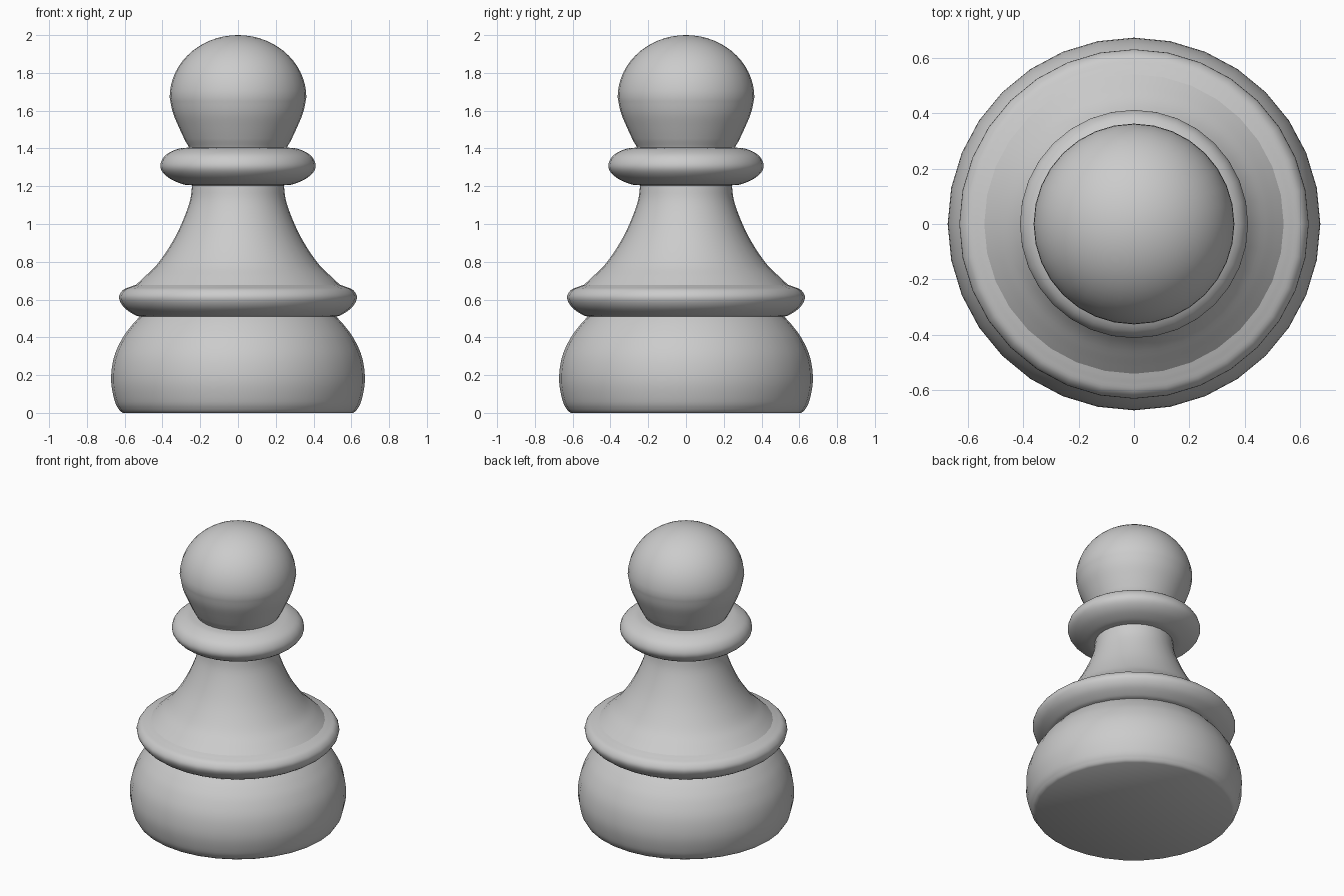
import bpy, bmesh, math
from mathutils import Vector

if "Cube" in bpy.data.objects:
    bpy.data.objects.remove(bpy.data.objects["Cube"])

SIDES = 32


def smooth_curve(pts, steps=4):
    """Catmull-Rom curve through (radius, height) points."""
    p = [Vector(q) for q in pts]
    p = [2 * p[0] - p[1]] + p + [2 * p[-1] - p[-2]]
    out = []
    for i in range(1, len(p) - 2):
        a, b, c, d = p[i - 1:i + 3]
        for k in range(steps):
            t = k / steps
            out.append(0.5 * (2 * b + (c - a) * t + (2 * a - 5 * b + 4 * c - d) * t * t
                              + (3 * b - a - 3 * c + d) * t ** 3))
    return out + [p[-2]]


def lathe(name, profile):
    """Spin a bottom-to-top profile around z."""
    bm = bmesh.new()
    vs = [bm.verts.new((max(r, 0), 0, z)) for r, z in profile]
    es = [bm.edges.new(pair) for pair in zip(vs, vs[1:])]
    bmesh.ops.spin(bm, geom=vs + es, cent=(0, 0, 0), axis=(0, 0, 1),
                   angle=math.tau, steps=SIDES)
    bmesh.ops.remove_doubles(bm, verts=bm.verts[:], dist=1e-4)
    bmesh.ops.recalc_face_normals(bm, faces=bm.faces[:])
    # open bands can be flipped: make every wall face away from the axis
    score = sum(f.normal.dot(Vector((f.calc_center_median().x,
                f.calc_center_median().y, 0))) * f.calc_area() for f in bm.faces)
    if score < 0:
        bmesh.ops.reverse_faces(bm, faces=bm.faces[:])
    mesh = bpy.data.meshes.new(name)
    bm.to_mesh(mesh)
    bm.free()
    ob = bpy.data.objects.new(name, mesh)
    bpy.context.collection.objects.link(ob)
    bpy.ops.object.select_all(action='DESELECT')
    ob.select_set(True)
    bpy.context.view_layer.objects.active = ob
    bpy.ops.object.shade_smooth_by_angle(angle=math.radians(40))


# Bulging foot with a flat underside
lathe("base", [(0, 0), (0.61, 0)] + smooth_curve(
    [(0.625, 0.01), (0.652, 0.06), (0.672, 0.17), (0.658, 0.29),
     (0.615, 0.39), (0.565, 0.46), (0.52, 0.51)]))

# Lower ring
lathe("lower_ring", smooth_curve(
    [(0.52, 0.51), (0.55, 0.52), (0.605, 0.56), (0.63, 0.61),
     (0.61, 0.65), (0.572, 0.667), (0.54, 0.678)]))

# Flared stem
lathe("stem", smooth_curve(
    [(0.54, 0.678), (0.49, 0.725), (0.425, 0.79), (0.35, 0.90),
     (0.295, 1.01), (0.255, 1.12), (0.243, 1.205)]))

# Collar under the head
lathe("collar", smooth_curve(
    [(0.243, 1.205), (0.29, 1.21), (0.36, 1.24), (0.403, 1.28),
     (0.41, 1.32), (0.383, 1.365), (0.32, 1.397), (0.26, 1.405)]))

# Short neck step and round head
dome = [(0.362 * math.cos(math.radians(a)), 1.67 + 0.33 * math.sin(math.radians(a)))
        for a in range(0, 91, 6)]
jaw = smooth_curve([(0.277, 1.435), (0.312, 1.51), (0.345, 1.59), (0.362, 1.67)])
lathe("head", [(0.26, 1.405), (0.267, 1.42)] + jaw + dome[1:])
